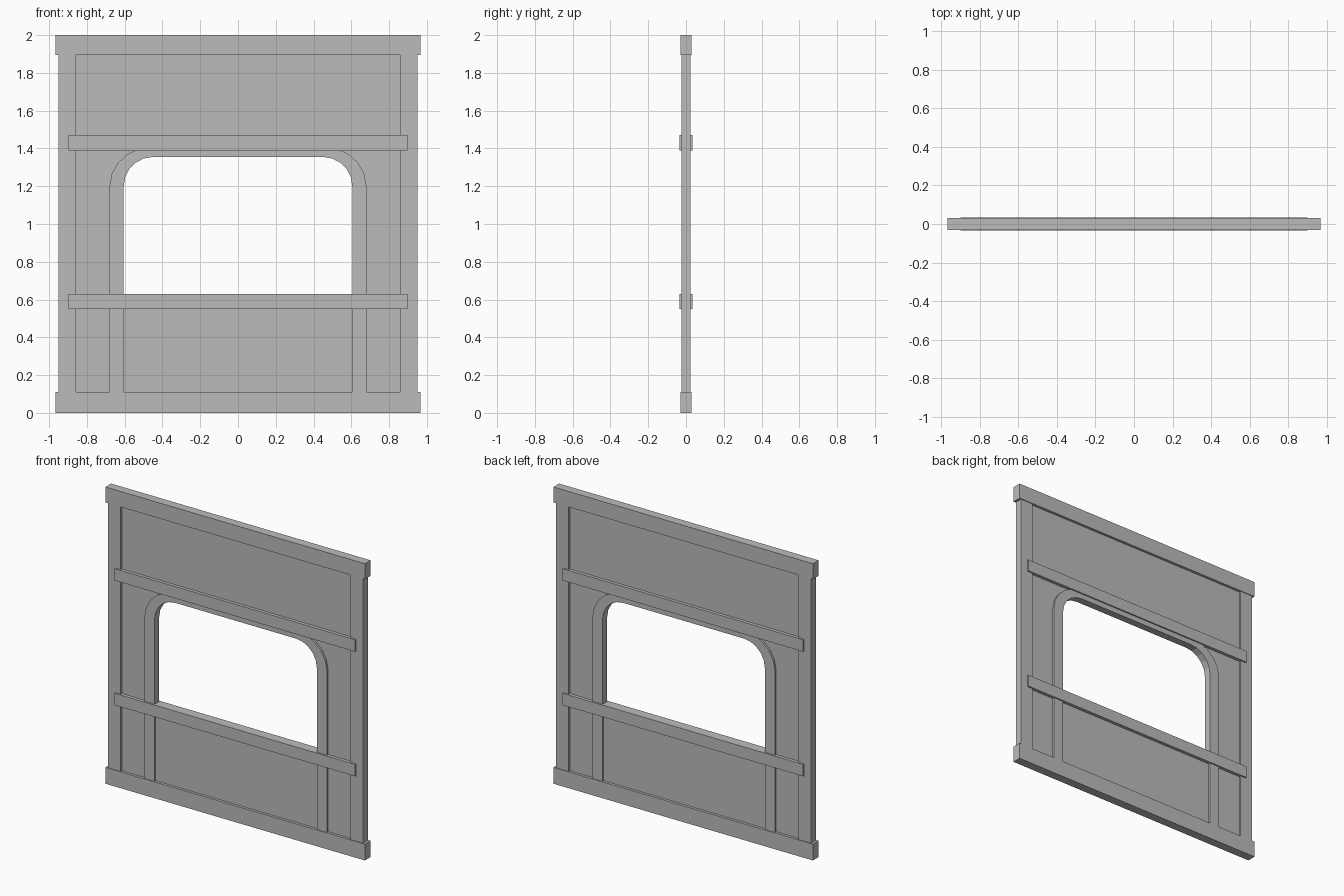
import bpy, bmesh
from math import sin, cos, pi

if "Cube" in bpy.data.objects:
    bpy.data.objects.remove(bpy.data.objects["Cube"], do_unlink=True)

grey = bpy.data.materials.new("plain_grey")
grey.use_nodes = True
COLOUR = (0.5, 0.5, 0.5, 1)
grey.diffuse_color = COLOUR
grey.node_tree.nodes["Principled BSDF"].inputs["Base Color"].default_value = COLOUR


def prism(name, outline, depth):
    """Extrude an x-z outline symmetrically through the wall thickness."""
    bm = bmesh.new()
    face = bm.faces.new([bm.verts.new((x, -depth, z)) for x, z in outline])
    grown = bmesh.ops.extrude_face_region(bm, geom=[face])["geom"]
    moved = [v for v in grown if isinstance(v, bmesh.types.BMVert)]
    bmesh.ops.translate(bm, vec=(0, 2 * depth, 0), verts=moved)
    bmesh.ops.recalc_face_normals(bm, faces=bm.faces)
    mesh = bpy.data.meshes.new(name)
    bm.to_mesh(mesh)
    bm.free()
    mesh.materials.append(grey)
    obj = bpy.data.objects.new(name, mesh)
    bpy.context.collection.objects.link(obj)


def board(name, x0, x1, z0, z1, depth):
    prism(name, [(x0, z0), (x1, z0), (x1, z1), (x0, z1)], depth)


def arch(bottom, rx, rz, steps=5):
    """Round-cornered arch line, from the right foot over to the left foot."""
    cx, cz = 0.45, 1.2
    angles = [pi / 2 * i / steps for i in range(steps + 1)]
    half = [(cx + rx, bottom)]
    half += [(cx + rx * cos(a), cz + rz * sin(a)) for a in angles]
    return half + [(-x, z) for x, z in reversed(half)]


# Thin infill panel, below and around the window
board("lower_panel", -0.9, 0.9, 0.05, 0.6, 0.012)
prism("upper_panel",
      arch(0.6, 0.19, 0.18) + [(-0.9, 0.6), (-0.9, 1.95), (0.9, 1.95), (0.9, 0.6)],
      0.012)

# Arched window frame with legs down to the bottom beam
prism("window_frame", arch(0.08, 0.23, 0.21) + arch(0.08, 0.155, 0.155)[::-1], 0.025)

# Side posts
for side, x0, x1 in (("right", -0.95, -0.857), ("left", 0.857, 0.95)):
    board(side + "_post", x0, x1, 0.05, 1.95, 0.025)

# Top and bottom beams
board("bottom_beam", -0.967, 0.967, 0, 0.11, 0.03)
board("top_beam", -0.967, 0.967, 1.895, 2, 0.03)

# Horizontal rails across both faces
board("sill_rail", -0.898, 0.898, 0.55, 0.63, 0.034)
board("head_rail", -0.898, 0.898, 1.39, 1.47, 0.034)
